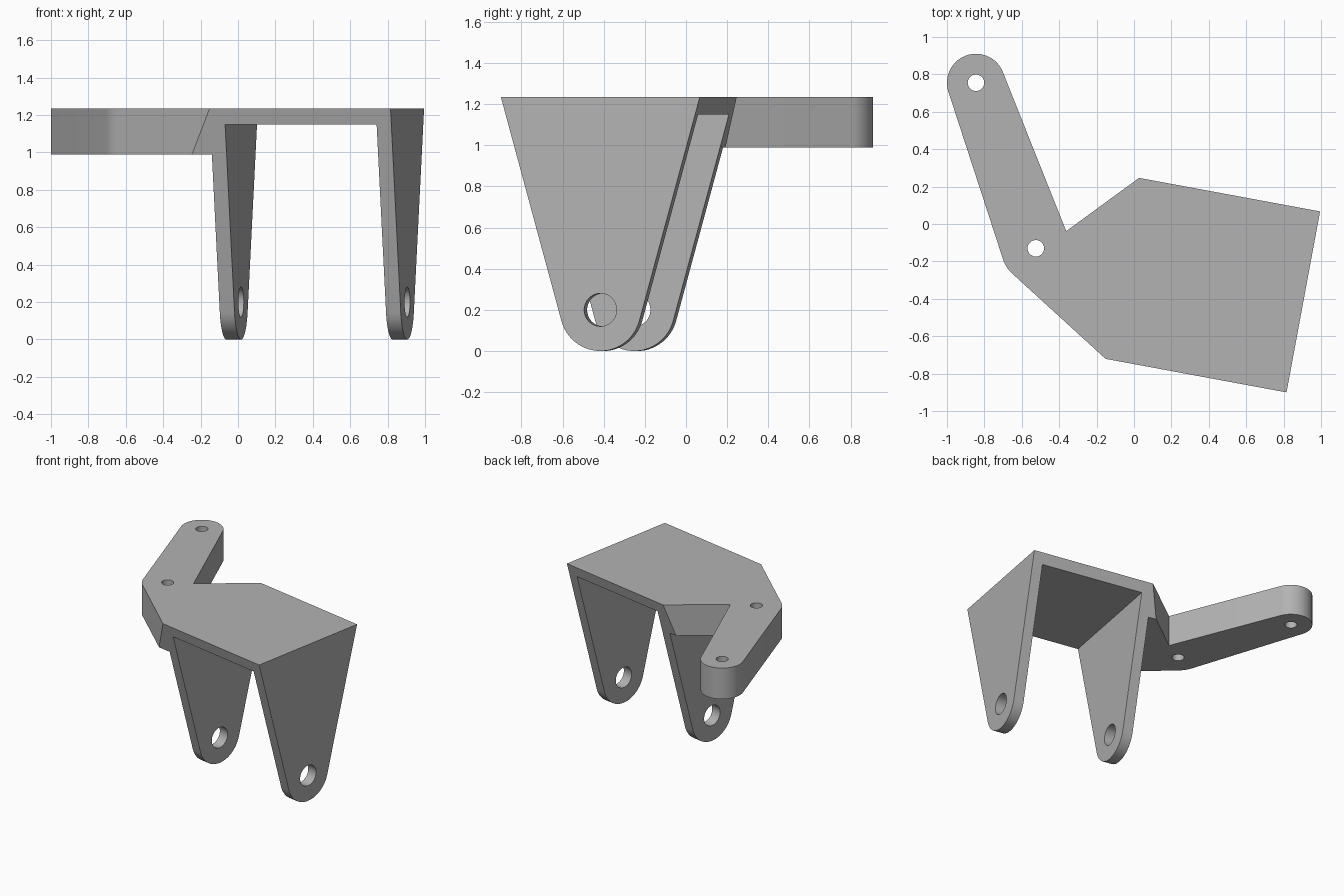
import bpy, bmesh, math
from mathutils import Vector, Matrix
from mathutils.geometry import convex_hull_2d

if "Cube" in bpy.data.objects:
    bpy.data.objects.remove(bpy.data.objects["Cube"])

TOP, BLOCK_BOTTOM, PLATE_BOTTOM = 1.235, 0.99, 1.15
SIZE, WALL = 0.984, 0.08
CORNER = Vector((-0.152, -0.721, 0))
FRAME = Matrix.Translation(CORNER) @ Matrix.Rotation(math.radians(-10.5), 4, "Z")
# Maps a side profile (x = depth, y = height, z = width) into the fork's frame
SIDE = FRAME @ Matrix(((0, 0, 1, 0), (1, 0, 0, 0), (0, 1, 0, 0), (0, 0, 0, 1)))
HUB, TIP = (-0.525, -0.13), (-0.845, 0.755)
PIN = (SIZE / 2, 0.2)

steel = bpy.data.materials.new("grey_steel")
steel.use_nodes = True
steel.diffuse_color = (0.45, 0.45, 0.45, 1)
steel.node_tree.nodes["Principled BSDF"].inputs["Base Color"].default_value = (0.45, 0.45, 0.45, 1)


def circle(centre, radius, n=64):
    return [(centre[0] + radius * math.cos(2 * math.pi * i / n),
             centre[1] + radius * math.sin(2 * math.pi * i / n)) for i in range(n)]


def prism(name, points, low, high, matrix=None, planes=()):
    """Extrude the convex outline of points, then trim it with slanted planes."""
    bm = bmesh.new()
    outline = [points[i] for i in convex_hull_2d([Vector(p) for p in points])]
    face = bm.faces.new([bm.verts.new((x, y, low)) for x, y in outline])
    new = bmesh.ops.extrude_face_region(bm, geom=[face])["geom"]
    bmesh.ops.translate(bm, vec=(0, 0, high - low),
                        verts=[v for v in new if isinstance(v, bmesh.types.BMVert)])
    if matrix:
        bm.transform(matrix)
    for co, normal in planes:
        bmesh.ops.bisect_plane(bm, geom=bm.verts[:] + bm.edges[:] + bm.faces[:], dist=1e-4,
                               plane_co=co, plane_no=normal, clear_outer=True)
        bmesh.ops.holes_fill(bm, edges=bm.edges[:])
    bmesh.ops.recalc_face_normals(bm, faces=bm.faces[:])
    mesh = bpy.data.meshes.new(name)
    bm.to_mesh(mesh)
    bm.free()
    mesh.materials.append(steel)
    obj = bpy.data.objects.new(name, mesh)
    bpy.context.collection.objects.link(obj)
    return obj


def combine(target, tool, operation):
    mod = target.modifiers.new("combine", "BOOLEAN")
    mod.operation, mod.object, mod.solver = operation, tool, "EXACT"
    bpy.context.view_layer.update()
    graph = bpy.context.evaluated_depsgraph_get()
    mesh = bpy.data.meshes.new_from_object(target.evaluated_get(graph))
    target.modifiers.clear()
    target.data = mesh
    bpy.data.objects.remove(tool)


# Fork: tapered side profile with a round end, hollowed into two cheeks and a top plate
bracket = prism("hinge_bracket", circle(PIN, 0.2) + [(0, TOP), (SIZE, TOP)], 0, SIZE, SIDE)
gap = prism("gap_cutter", [(-1, -1), (2, -1), (2, PLATE_BOTTOM), (-1, PLATE_BOTTOM)],
            WALL, SIZE - WALL, SIDE)
combine(bracket, gap, "DIFFERENCE")
combine(bracket, prism("pin_cutter", circle(PIN, 0.08), -0.1, SIZE + 0.1, SIDE), "DIFFERENCE")

# Web between fork and arm, its ends trimmed flush with the fork's sloping edges
rise = TOP - PIN[1]
slope = math.atan2(SIZE / 2, rise) - math.asin(0.2 / math.hypot(SIZE / 2, rise))
trims = []
for depth, sign in ((0, -1), (SIZE, 1)):
    normal = Vector((0, sign * math.cos(slope), -math.sin(slope)))
    trims.append((FRAME @ Vector((0, depth, TOP)), FRAME.to_3x3() @ normal))
ends = [(FRAME @ Vector((u, v, 0))).to_2d()[:] for u in (0, WALL / 2) for v in (0, SIZE)]
web = prism("web", ends + [(-0.48, -0.124), (-0.65, -0.266)], BLOCK_BOTTOM, TOP, None, trims)
combine(bracket, web, "UNION")

# Arm: tapered bar with rounded ends
arm = prism("arm", circle(HUB, 0.185) + circle(TIP, 0.155), BLOCK_BOTTOM, TOP)
combine(bracket, arm, "UNION")

# Bolt holes through the arm
for spot in (HUB, TIP):
    combine(bracket, prism("bolt_cutter", circle(spot, 0.044, 48), 0.8, 1.4), "DIFFERENCE")

bpy.ops.object.select_all(action="DESELECT")
bracket.select_set(True)
bpy.context.view_layer.objects.active = bracket
bpy.ops.object.shade_smooth_by_angle(angle=math.radians(20))
